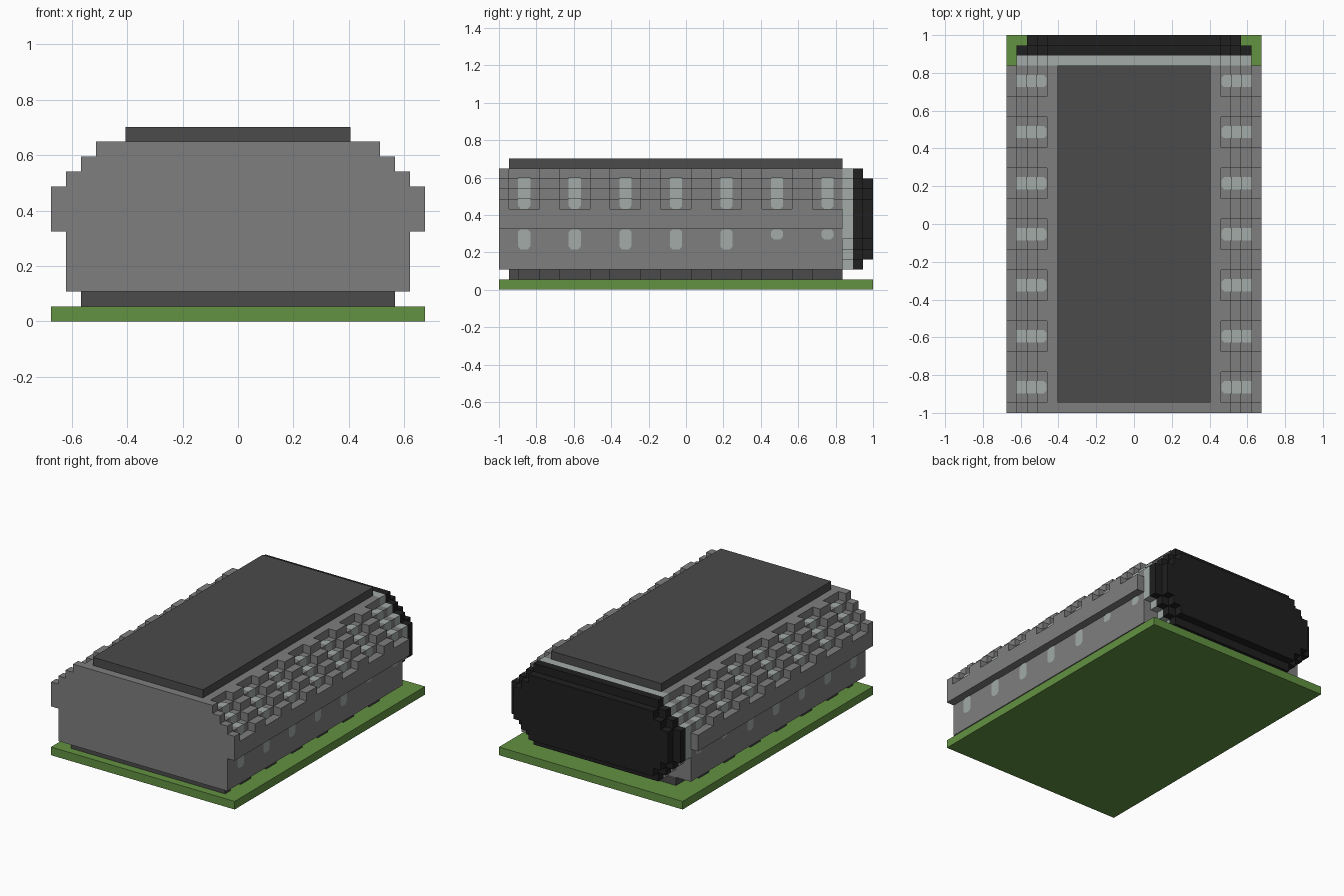
import bpy, bmesh

U = 2 / 37                      # size of one block
LENGTH = 37

cube = bpy.data.objects.get("Cube")
if cube:
    bpy.data.objects.remove(cube, do_unlink=True)


def material(name, rgb):
    m = bpy.data.materials.new(name)
    m.use_nodes = True
    color = (*rgb, 1)
    m.diffuse_color = color
    node = next(n for n in m.node_tree.nodes if n.type == 'BSDF_PRINCIPLED')
    node.inputs["Base Color"].default_value = color
    node.inputs["Roughness"].default_value = 0.8
    return m


GREY = material("wall grey", (0.21, 0.21, 0.21))
DARK = material("roof dark grey", (0.07, 0.07, 0.07))
GREEN = material("grass green", (0.125, 0.287, 0.054))
GLASS = material("pale glass", (0.36, 0.41, 0.39))
BLACK = material("end black", (0.014, 0.014, 0.014))


def finish(name, bm, mat):
    mesh = bpy.data.meshes.new(name)
    bm.to_mesh(mesh)
    bm.free()
    mesh.materials.append(mat)
    obj = bpy.data.objects.new(name, mesh)
    bpy.context.collection.objects.link(obj)
    return obj


def place(x, y, z):
    """Block units, y counted from the front edge, to scene units."""
    return (x * U, (y - LENGTH / 2) * U, z * U)


def prism(bm, outline, y0, y1):
    """Extrude an x-z outline from y0 to y1."""
    face = bm.faces.new([bm.verts.new(place(x, y0, z)) for x, z in outline])
    out = bmesh.ops.extrude_face_region(bm, geom=[face])
    verts = [g for g in out["geom"] if isinstance(g, bmesh.types.BMVert)]
    bmesh.ops.translate(bm, verts=verts, vec=(0, (y1 - y0) * U, 0))
    bmesh.ops.recalc_face_normals(bm, faces=bm.faces)


def stepped(bottom, layers):
    """Symmetric stepped outline from (top height, half width) layers."""
    right, z = [], bottom
    for top, half in layers:
        right += [(half, z), (half, top)]
        z = top
    return right + [(-x, z) for x, z in reversed(right)]


def solid(name, outline, y0, y1, mat):
    bm = bmesh.new()
    prism(bm, outline, y0, y1)
    return finish(name, bm, mat)


def ribbon(bm, path, y, side):
    """Thin painted strip along an x-z path of (x, z, half width)."""
    lift = 0.08
    rows = [[bm.verts.new(place(side * (x + lift), y + s * w, z + lift))
             for s in (-side, side)] for x, z, w in path]
    for a, b in zip(rows, rows[1:]):
        bm.faces.new((a[0], b[0], b[1], a[1]))


# Ground plate, plinth and roof
solid("ground_plate", stepped(0, [(1, 12.5)]), 0, 37, GREEN)
solid("plinth", stepped(1, [(2, 9.5)]), 1, 34, DARK)
solid("roof", stepped(12, [(13, 7.5)]), 1, 34, DARK)

# Main hall with stepped shoulders
solid("hall", stepped(2, [(6, 11.5), (8, 12.5), (9, 11.5), (10, 10.5),
                          (11, 9.5), (12, 8.5)]), 0, 34, GREY)

# Stepped ribs between the window bays, and plinth blocks below them
rib = [(8.5, 12)]
for i in range(4):
    rib += [(9.5 + i, 12 - i), (9.5 + i, 11 - i)]
for i in range(3, 0, -1):
    rib += [(8.5 + i, 11 - i), (8.5 + i, 12 - i)]
rib.append((8.5, 11))
foot = [(9.5, 1), (10.5, 1), (10.5, 2), (9.5, 2)]
ribs, feet = bmesh.new(), bmesh.new()
for bay in range(7):
    y0, y1 = max(0, bay * 5 - 1), bay * 5 + 1
    for side in (1, -1):
        prism(ribs, [(side * x, z) for x, z in rib], y0, y1)
        prism(feet, [(side * x, z) for x, z in foot], max(1, y0), y1 + (bay == 0))
finish("shoulder_ribs", ribs, GREY)
finish("plinth_blocks", feet, DARK)

# Windows: stepped strips in the bays, small rounded ones on the lower wall
WIDE, NARROW = 0.6, 0.35
strip = [(8.5, 11, NARROW), (8.75, 11, WIDE), (9.5, 11, WIDE), (9.5, 10, WIDE),
         (10.5, 10, WIDE), (10.5, 9, WIDE), (11.5, 9, WIDE),
         (11.5, 8.2, WIDE), (11.5, 7.93, NARROW)]
upper, lower = bmesh.new(), bmesh.new()
for bay in range(7):
    y = bay * 5 + 2.5
    sill = 4 if bay < 5 else 5
    pane = [(11.5, 5.9, NARROW), (11.5, 5.65, WIDE),
            (11.5, sill + 0.2, WIDE), (11.5, sill - 0.1, NARROW)]
    for side in (1, -1):
        ribbon(upper, strip, y, side)
        ribbon(lower, pane, y, side)
finish("shoulder_windows", upper, GLASS)
finish("wall_windows", lower, GLASS)

# Rear end: glazed band, then a black stepped cap
band = [(3, 8.5), (4, 9.5), (5, 10.5), (9, 11.5),
        (10, 10.5), (11, 9.5), (12, 8.5)]
solid("rear_glass_band", stepped(2, band), 34, 35, GLASS)
solid("rear_cap", stepped(2, band), 35, 36, BLACK)
solid("rear_cap_face", stepped(3, [(4, 8.5), (5, 9.5), (9, 10.5),
                                   (10, 9.5), (11, 8.5)]), 36, 37, BLACK)
